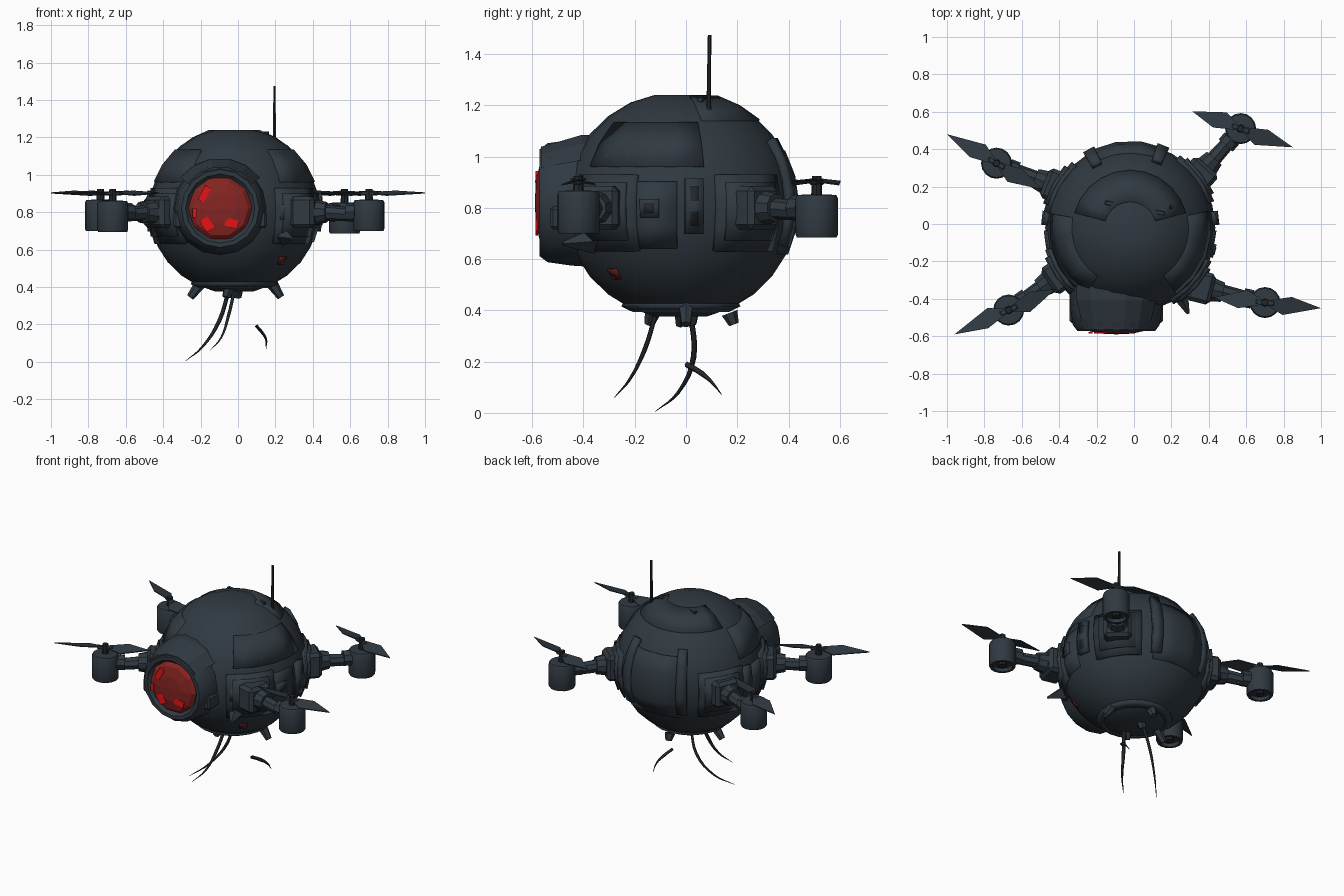
import bpy, bmesh, math
from math import sin, cos, pi, radians
from mathutils import Vector, Matrix

if "Cube" in bpy.data.objects:
    bpy.data.objects.remove(bpy.data.objects["Cube"])

CENTER = Vector((-0.02, -0.02, 0.81))
RX, RZ = 0.455, 0.445


def material(name, rgb):
    m = bpy.data.materials.new(name)
    m.use_nodes = True
    m.diffuse_color = (*rgb, 1)
    m.node_tree.nodes["Principled BSDF"].inputs["Base Color"].default_value = (*rgb, 1)
    return m


SLATE = material("slate_metal", (0.030, 0.042, 0.054))
DARK = material("dark_metal", (0.016, 0.020, 0.024))
LENS = material("deep_red_glass", (0.24, 0.018, 0.016))
GLOW = material("bright_red", (0.80, 0.006, 0.008))
SIGNAL = material("dull_red", (0.09, 0.012, 0.012))


def finish(name, bm, mat, smooth=None):
    bmesh.ops.recalc_face_normals(bm, faces=bm.faces)
    me = bpy.data.meshes.new(name)
    bm.to_mesh(me)
    bm.free()
    ob = bpy.data.objects.new(name, me)
    bpy.context.collection.objects.link(ob)
    me.materials.append(mat)
    if smooth:
        bpy.ops.object.select_all(action='DESELECT')
        ob.select_set(True)
        bpy.context.view_layer.objects.active = ob
        bpy.ops.object.shade_smooth_by_angle(angle=radians(smooth))
    return ob


def rod(name, a, b, r0, r1, mat=SLATE, sides=12, smooth=32):
    a, b = Vector(a), Vector(b)
    turn = (b - a).to_track_quat('Z', 'Y').to_matrix().to_4x4()
    bm = bmesh.new()
    bmesh.ops.create_cone(bm, cap_ends=True, segments=sides, radius1=r0, radius2=r1,
                          depth=(b - a).length, matrix=Matrix.Translation((a + b) / 2) @ turn)
    return finish(name, bm, mat, smooth)


def box(name, loc, size, turn=0, tilt=0, mat=SLATE, bevel=0.008):
    bm = bmesh.new()
    m = (Matrix.Translation(loc) @ Matrix.Rotation(turn, 4, 'Z')
         @ Matrix.Rotation(tilt, 4, 'Y') @ Matrix.Diagonal((*size, 1)))
    bmesh.ops.create_cube(bm, size=1, matrix=m)
    if bevel:
        bmesh.ops.bevel(bm, geom=bm.edges[:], offset=bevel, segments=1, affect='EDGES')
    return finish(name, bm, mat)


def grid(name, point, us, vs, mat=SLATE, smooth=None, close=False):
    """Skin a grid of points; close joins the last column to the first."""
    bm = bmesh.new()
    rows = [[bm.verts.new(point(u, v)) for u in us] for v in vs]
    n = len(us)
    for low, high in zip(rows, rows[1:]):
        for i in range(n if close else n - 1):
            j = (i + 1) % n
            bm.faces.new((low[i], low[j], high[j], high[i]))
    bmesh.ops.remove_doubles(bm, verts=bm.verts, dist=0.0001)
    return finish(name, bm, mat, smooth)


def steps(a, b, n):
    return [a + (b - a) * i / n for i in range(n + 1)]


def on_body(az, el, lift=0):
    a, e = radians(az), radians(el)
    return CENTER + Vector(((RX + lift) * cos(e) * cos(a), (RX + lift) * cos(e) * sin(a),
                            (RZ + lift) * sin(e)))


def panel(name, az, el, lift=0.012, mat=SLATE, thick=0.03):
    """Raised plate that follows the round hull."""
    n = max(1, round((az[1] - az[0]) / 15))
    k = max(1, round((el[1] - el[0]) / 13))
    ob = grid(name, lambda u, v: on_body(u, v, lift), steps(*az, n), steps(*el, k), mat, 20)
    mod = ob.modifiers.new("thickness", 'SOLIDIFY')
    mod.thickness, mod.offset = thick, (-1 if ob.data.polygons[0].normal.dot(
        ob.data.polygons[0].center - CENTER) > 0 else 1)
    return ob


# Round hull with flattened poles
bm = bmesh.new()
bmesh.ops.create_uvsphere(bm, u_segments=24, v_segments=14, radius=1)
for v in bm.verts:
    v.co.z = max(-0.975, min(0.968, v.co.z))
    v.co = CENTER + Vector((v.co.x * RX, v.co.y * RX, v.co.z * RZ))
finish("hull", bm, SLATE, 20)

# Hull plating
panel("crown_plate", (15, 165), (48, 72), 0.006)
panel("left_upper_plate", (-55, 12), (20, 46), 0.006)
panel("right_upper_plate", (170, 236), (20, 46), 0.006)
panel("rear_plate", (66, 116), (-25, 28), 0.010)
for i, az in enumerate((64, 114)):
    panel(f"rear_rib_{i}", (az, az + 8), (-20, 34), 0.024)
panel("belly_ring", (0, 360), (-66, -60), 0.010)
panel("left_side_plate", (-32, -2), (-22, 12), 0.006)
panel("right_side_plate", (182, 205), (-22, 12), 0.008)
panel("left_slot_frame", (2, 11), (-14, 13), 0.022)
panel("left_slot", (4.5, 8.5), (-10, 9), 0.025, DARK)
panel("right_slot_frame", (169, 178), (-14, 13), 0.022)
panel("left_port_frame", (-20, -11), (-6, 3), 0.016)
panel("left_port", (-18, -13), (-4, 1), 0.018, DARK)
panel("front_port_frame", (-58, -49), (-6, 4), 0.020)
panel("front_port", (-56, -51), (-4, 2), 0.022, DARK)
panel("signal_light", (-49, -42), (-40, -34), 0.004, SIGNAL, 0.008)
for i, (x, y) in enumerate(((-0.13, 0.11), (0.14, 0.06))):
    box(f"crown_latch_{i}", (x, y, 1.222), (0.05, 0.022, 0.02), -0.2, bevel=0.003)

# Eye housing, turned around the front axis
EX, EZ = -0.095, 0.82


def around(deg, r, y):
    a = radians(deg)
    return Vector((EX + r * cos(a), y, EZ + r * sin(a)))


profile = [(0.255, -0.30), (0.245, -0.45), (0.232, -0.54), (0.208, -0.572),
           (0.185, -0.572), (0.168, -0.55), (0.12, -0.53)]
grid("eye_housing", lambda u, p: around(u, *p), [i * 22.5 for i in range(16)], profile,
     SLATE, 30, True)
hood = grid("eye_hood", lambda u, p: around(u, *p), steps(38, 142, 5),
            [(0.272, -0.30), (0.268, -0.41), (0.222, -0.565), (0.20, -0.565), (0.20, -0.30)])
for i, a in enumerate((195, 345)):
    o = around(a, 0.232, -0.46)
    box(f"housing_lug_{i}", o, (0.05, 0.14, 0.09), bevel=0.012)

# Faceted lens and its glints
dome = [(0.172, -0.55), (0.15, -0.572), (0.085, -0.586), (0, -0.59)]
grid("eye_lens", lambda u, p: around(u, *p), [i * 36 for i in range(10)], dome, LENS, None, True)
for i, (a, r, w, h, t) in enumerate(((137, 0.115, 0.035, 0.085, 0.5), (230, 0.11, 0.05, 0.07, -0.6),
                                     (308, 0.10, 0.07, 0.045, 0.3), (190, 0.14, 0.02, 0.05, 0))):
    box(f"lens_glint_{i}", around(a, r, -0.582), (w, 0.009, h), 0, t, GLOW, 0)


def blade(name, hub, ang, length, pitch):
    """Kite-shaped blade, pitched about its long axis."""
    m = (Matrix.Translation(hub) @ Matrix.Rotation(ang, 4, 'Z') @ Matrix.Rotation(pitch, 4, 'X'))
    outline = [(0.01, -0.012), (0.10, -0.058), (length, 0), (0.14, 0.045), (0.01, 0.012)]
    bm = bmesh.new()
    f = bm.faces.new([bm.verts.new(m @ Vector((x, y, 0))) for x, y in outline])
    top = bmesh.ops.extrude_face_region(bm, geom=[f])["geom"]
    bmesh.ops.translate(bm, verts=[g for g in top if isinstance(g, bmesh.types.BMVert)],
                        vec=(0, 0, 0.006))
    finish(name, bm, SLATE)


# Rotor arms: hull root, motor position, blade tip
ROTORS = {
    "front_left": ((0.33, -0.33), (0.70, -0.42), (1.0, -0.45), 0.70),
    "front_right": ((-0.38, -0.26), (-0.67, -0.46), (-0.96, -0.59), 0.695),
    "rear_left": ((0.33, 0.24), (0.57, 0.51), (0.85, 0.41), 0.685),
    "rear_right": ((-0.39, 0.19), (-0.735, 0.325), (-1.0, 0.48), 0.70),
}
for name, (root, hub, tip, base) in ROTORS.items():
    root, hub, tip = (Vector((*p, 0)) for p in (root, hub, tip))
    out = (hub - root).normalized()
    turn = math.atan2(out.y, out.x)
    up = Vector((0, 0, 0.80))
    az = math.degrees(math.atan2(root.y - CENTER.y, root.x - CENTER.x))
    panel(name + "_mount_plate", (az - 19, az + 19), (-23, 15), 0.016)
    panel(name + "_mount_frame", (az - 14, az + 14), (-17, 11), 0.030)
    box(name + "_mount_block", root + out * 0.03 + up, (0.13, 0.17, 0.17), turn, 0, bevel=0.02)
    rod(name + "_arm_root", root + up, root + out * 0.15 + up, 0.085, 0.055, sides=10)
    rod(name + "_arm", root + out * 0.10 + up, hub - out * 0.05 + up - Vector((0, 0, 0.015)),
        0.043, 0.036, sides=8)
    rod(name + "_arm_collar", hub - out * 0.12 + up, hub - out * 0.07 + up, 0.05, 0.05, sides=8)

    def at(z):
        return hub + Vector((0, 0, z))

    # Motor can with a recessed underside
    can = [(0, 0.022), (0.058, 0.022), (0.062, 0), (0.078, 0), (0.083, 0.012), (0.083, 0.152),
           (0.076, 0.165), (0.03, 0.168), (0, 0.168)]
    grid(name + "_motor", lambda u, p: at(base + p[1]) + Vector((p[0] * cos(u), p[0] * sin(u), 0)),
         [i * pi / 8 for i in range(16)], can, SLATE, 35, True)
    rod(name + "_motor_core", at(base + 0.005), at(base + 0.03), 0.025, 0.025, DARK, 8)
    rod(name + "_shaft", at(base + 0.16), at(0.925), 0.022, 0.018, DARK, 8)
    span = tip - hub
    ang = math.atan2(span.y, span.x)
    box(name + "_blade_clamp", at(0.90), (0.10, 0.03, 0.02), ang, bevel=0.005)
    blade(name + "_blade_a", at(0.90), ang, span.length, 0.22)
    blade(name + "_blade_b", at(0.90), ang + pi, 0.275, 0.22)

# Antenna
rod("antenna", (0.195, 0.088, 1.15), (0.195, 0.092, 1.475), 0.009, 0.007, DARK, 6)
rod("antenna_socket", (0.195, 0.088, 1.13), (0.195, 0.088, 1.19), 0.016, 0.013, SLATE, 8)

# Belly feet and the small chin fin
for i, (x, y) in enumerate(((-0.20, -0.02), (0.18, 0.0), (-0.05, -0.13), (-0.04, 0.02), (0.0, 0.17))):
    lean = Vector((x * 0.28, y * 0.1, -0.075 if abs(x) > 0.1 else -0.045))
    top = Vector((x, y, 0.42 if abs(x) > 0.1 else 0.39))
    rod(f"belly_foot_{i}", top, top + lean, 0.032, 0.02, SLATE, 6)
rod("chin_fin", (0.24, -0.36, 0.67), (0.29, -0.48, 0.66), 0.05, 0.008, SLATE, 4)

# Trailing cables, tapering to a point
CABLES = {
    "cable_long": [(-0.05, 0.02, 0.38), (-0.10, 0.03, 0.22), (-0.19, -0.03, 0.08), (-0.28, -0.12, 0.005)],
    "cable_front": [(-0.02, -0.12, 0.38), (-0.05, -0.16, 0.25), (-0.09, -0.22, 0.13), (-0.15, -0.28, 0.06)],
    "cable_rear": [(0.10, 0.0, 0.19), (0.13, 0.06, 0.155), (0.15, 0.10, 0.12), (0.15, 0.14, 0.07)],
}
for name, pts in CABLES.items():
    cu = bpy.data.curves.new(name, 'CURVE')
    cu.dimensions = '3D'
    cu.bevel_depth, cu.bevel_resolution, cu.resolution_u = 0.011, 0, 4
    sp = cu.splines.new('BEZIER')
    sp.bezier_points.add(len(pts) - 1)
    for p, co, r in zip(sp.bezier_points, pts, (1.0, 1.0, 0.6, 0.1)):
        p.co, p.radius = co, r
        p.handle_left_type = p.handle_right_type = 'AUTO'
    cu.materials.append(DARK)
    bpy.context.collection.objects.link(bpy.data.objects.new(name, cu))
